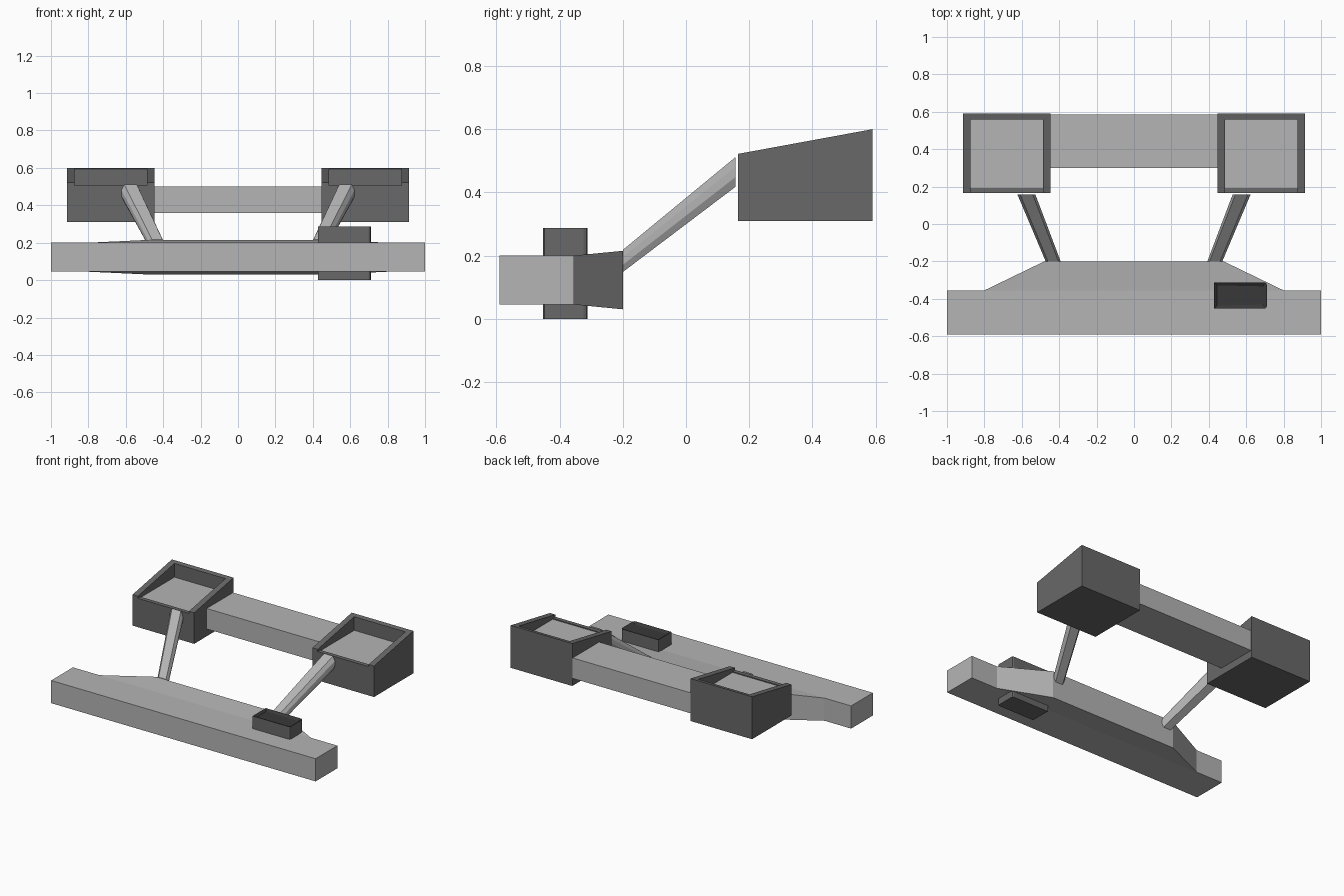
import bpy
import bmesh

if "Cube" in bpy.data.objects:
    bpy.data.objects.remove(bpy.data.objects["Cube"])


def material(name, v):
    m = bpy.data.materials.new(name)
    m.diffuse_color = (v, v, v, 1)
    m.use_nodes = True
    m.node_tree.nodes["Principled BSDF"].inputs["Base Color"].default_value = m.diffuse_color
    return m


LIGHT = material("light grey", 0.46)
DARK = material("dark grey", 0.14)
BLACK = material("near black", 0.04)


def loft(name, a, b, *mats):
    """Solid between two matching rings of points."""
    bm = bmesh.new()
    ra = [bm.verts.new(p) for p in a]
    rb = [bm.verts.new(p) for p in b]
    n = len(a)
    bm.faces.new(ra)
    bm.faces.new(rb[::-1])
    for i in range(n):
        j = (i + 1) % n
        bm.faces.new((ra[i], rb[i], rb[j], ra[j]))
    bmesh.ops.recalc_face_normals(bm, faces=bm.faces)
    me = bpy.data.meshes.new(name)
    bm.to_mesh(me)
    bm.free()
    for m in mats:
        me.materials.append(m)
    ob = bpy.data.objects.new(name, me)
    bpy.context.collection.objects.link(ob)
    return ob


def box(name, x0, x1, y0, y1, z0, z1, *mats):
    def ring(z):
        return [(x0, y0, z), (x1, y0, z), (x1, y1, z), (x0, y1, z)]
    return loft(name, ring(z0), ring(z1), *mats)


def cut(ob, cutter):
    mod = ob.modifiers.new("cut", "BOOLEAN")
    mod.operation = "DIFFERENCE"
    mod.solver = "EXACT"
    mod.object = cutter
    bpy.context.view_layer.objects.active = ob
    bpy.ops.object.modifier_apply(modifier=mod.name)
    bpy.data.objects.remove(cutter)


# Front crossbar and its flared rear section
box("front_bar", -1, 1, -0.59, -0.355, 0.045, 0.2, LIGHT)


def bar_ring(x, y, z0, z1):
    return [(-x, y, z0), (x, y, z0), (x, y, z1), (-x, y, z1)]


loft("front_bar_flare", bar_ring(0.8, -0.355, 0.045, 0.2),
     bar_ring(0.48, -0.2, 0.03, 0.215), LIGHT)

# Rear beam between the bins
box("rear_beam", -0.45, 0.45, 0.30, 0.585, 0.36, 0.50, LIGHT)

SECTION = [(-.7, 1), (.7, 1), (1, .35), (1, -.35),
           (.7, -1), (-.7, -1), (-1, -.35), (-1, .35)]


def strut_ring(cx, y, cz, w, h):
    return [(cx + u * w, y, cz + v * h) for u, v in SECTION]


for s, side in ((-1, "left"), (1, "right")):
    # Sloping faceted strut
    loft(side + "_strut", strut_ring(s * 0.432, -0.2, 0.183, 0.04, 0.035),
         strut_ring(s * 0.575, 0.157, 0.465, 0.048, 0.047), LIGHT)

    # Wedge-topped bin with an open top and a lowered front lip
    profile = [(0.165, 0.31), (0.59, 0.31), (0.59, 0.60), (0.165, 0.522)]
    bin_ob = loft(side + "_bin", [(s * 0.447, y, z) for y, z in profile],
                  [(s * 0.913, y, z) for y, z in profile], DARK)
    x0, x1 = sorted((s * 0.487, s * 0.873))
    cut(bin_ob, box("cavity_cutter", x0, x1, 0.193, 0.56, 0.495, 0.8))
    cut(bin_ob, box("lip_cutter", x0, x1, 0.1, 0.25, 0.507, 0.8))
    box(side + "_bin_floor", x0, x1, 0.193, 0.56, 0.495, 0.501, LIGHT)

# Upright block through the front bar, with a dark recessed top
block = box("control_block", 0.428, 0.71, -0.452, -0.312, 0, 0.287, DARK, BLACK)
bm = bmesh.new()
bm.from_mesh(block.data)
edges = [e for e in bm.edges
         if abs(e.verts[0].co.z - e.verts[1].co.z) > 0.1 and e.verts[0].co.x > 0.6]
bmesh.ops.bevel(bm, geom=edges, offset=0.012, segments=2, affect="EDGES", profile=0.5)
top = [f for f in bm.faces if f.normal.z > 0.9]
rim = bmesh.ops.inset_region(bm, faces=top, thickness=0.022, depth=-0.012)["faces"]
for f in top + rim:
    f.material_index = 1
bm.to_mesh(block.data)
bm.free()
